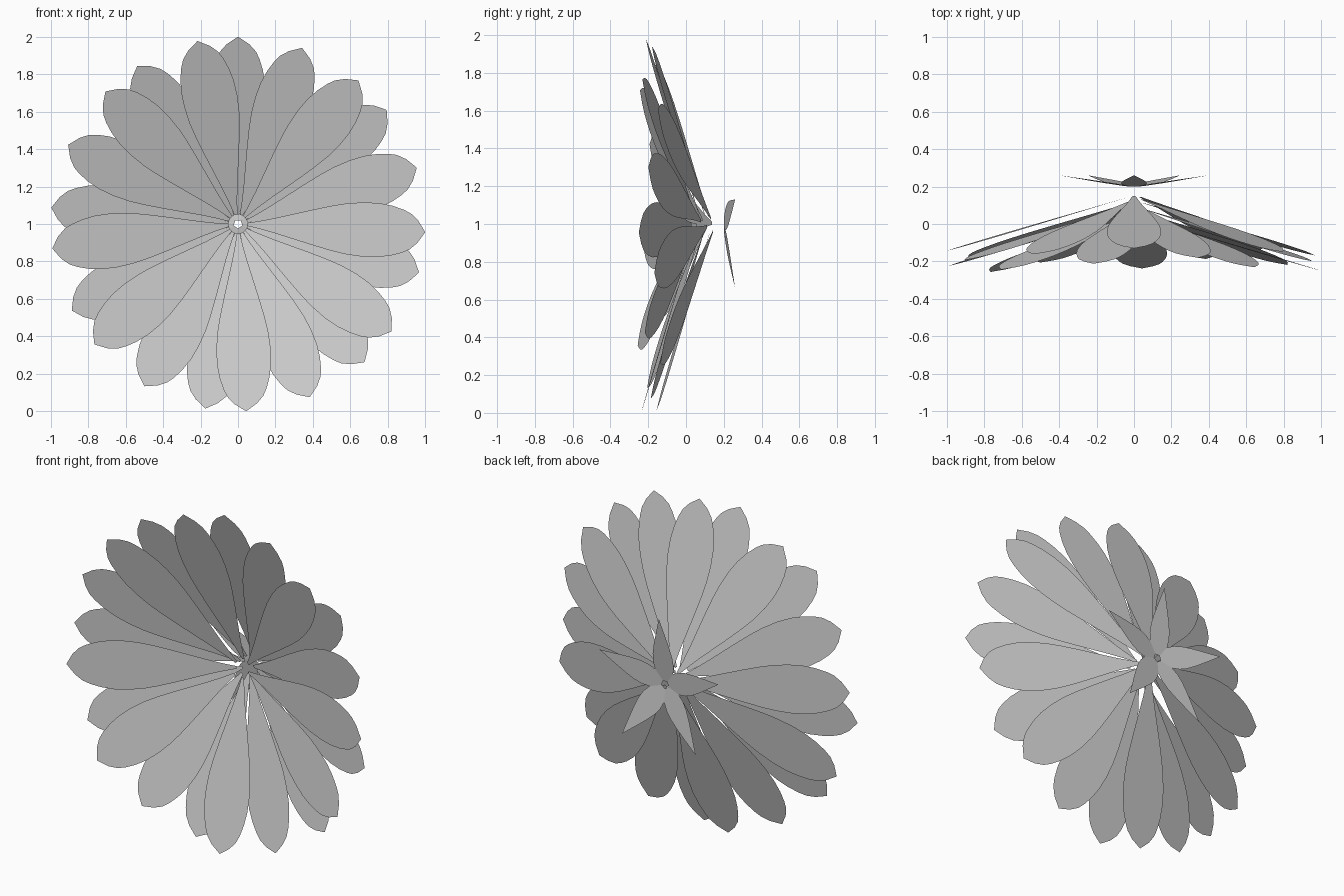
import bpy, math
from mathutils import Vector

if "Cube" in bpy.data.objects:
    bpy.data.objects.remove(bpy.data.objects["Cube"])

GOLDEN = math.radians(137.5)
CENTRE = Vector((0, 0, 1))

grey = bpy.data.materials.new("soft_grey")
grey.diffuse_color = (0.6, 0.6, 0.6, 1)
grey.use_nodes = True
grey.node_tree.nodes["Principled BSDF"].inputs["Base Color"].default_value = grey.diffuse_color


def leaf(name, profile, angle, y_base, y_tip, face_front):
    """Flat leaf-shaped sheet pointing outwards at an angle in the xz plane.
    profile: (radius, half width) from base to tip."""
    out = Vector((math.cos(angle), 0, math.sin(angle)))
    side = Vector((-math.sin(angle), 0, math.cos(angle)))
    r0, r1 = profile[0][0], profile[-1][0]

    def point(r, w):
        y = y_base + (y_tip - y_base) * (r - r0) / (r1 - r0)
        return CENTRE + out * r + side * w + Vector((0, y, 0))

    pts = [point(r, -w) for r, w in profile]
    pts += [point(r, w) for r, w in reversed(profile[:-1])]
    if not face_front:
        pts.reverse()
    mesh = bpy.data.meshes.new(name)
    mesh.from_pydata(pts, [], [list(range(len(pts)))])
    mesh.materials.append(grey)
    obj = bpy.data.objects.new(name, mesh)
    bpy.context.collection.objects.link(obj)
    return obj


# Petals: golden-angle spiral, each one a little further forward
petal = [(0.05, 0.008), (0.12, 0.022), (0.2, 0.041), (0.3, 0.068), (0.4, 0.095),
         (0.5, 0.12), (0.58, 0.136), (0.67, 0.145), (0.75, 0.144), (0.82, 0.133),
         (0.88, 0.115), (0.92, 0.096), (0.96, 0.06), (1.0, 0.0)]
for k in range(21):
    shift = -0.0063 * k
    leaf(f"petal_{k + 1}", petal, math.pi / 2 - k * GOLDEN,
         0.15 + shift, -0.13 + shift, True)

# Sepals: five short leaves behind, leaning backwards
sepal = [(0.02, 0.018), (0.04, 0.04), (0.08, 0.06), (0.13, 0.069), (0.18, 0.066),
         (0.24, 0.053), (0.3, 0.036), (0.36, 0.018), (0.42, 0.0)]
for k in range(5):
    leaf(f"sepal_{k + 1}", sepal, math.pi / 2 + k * math.tau / 5, 0.2, 0.26, False)
